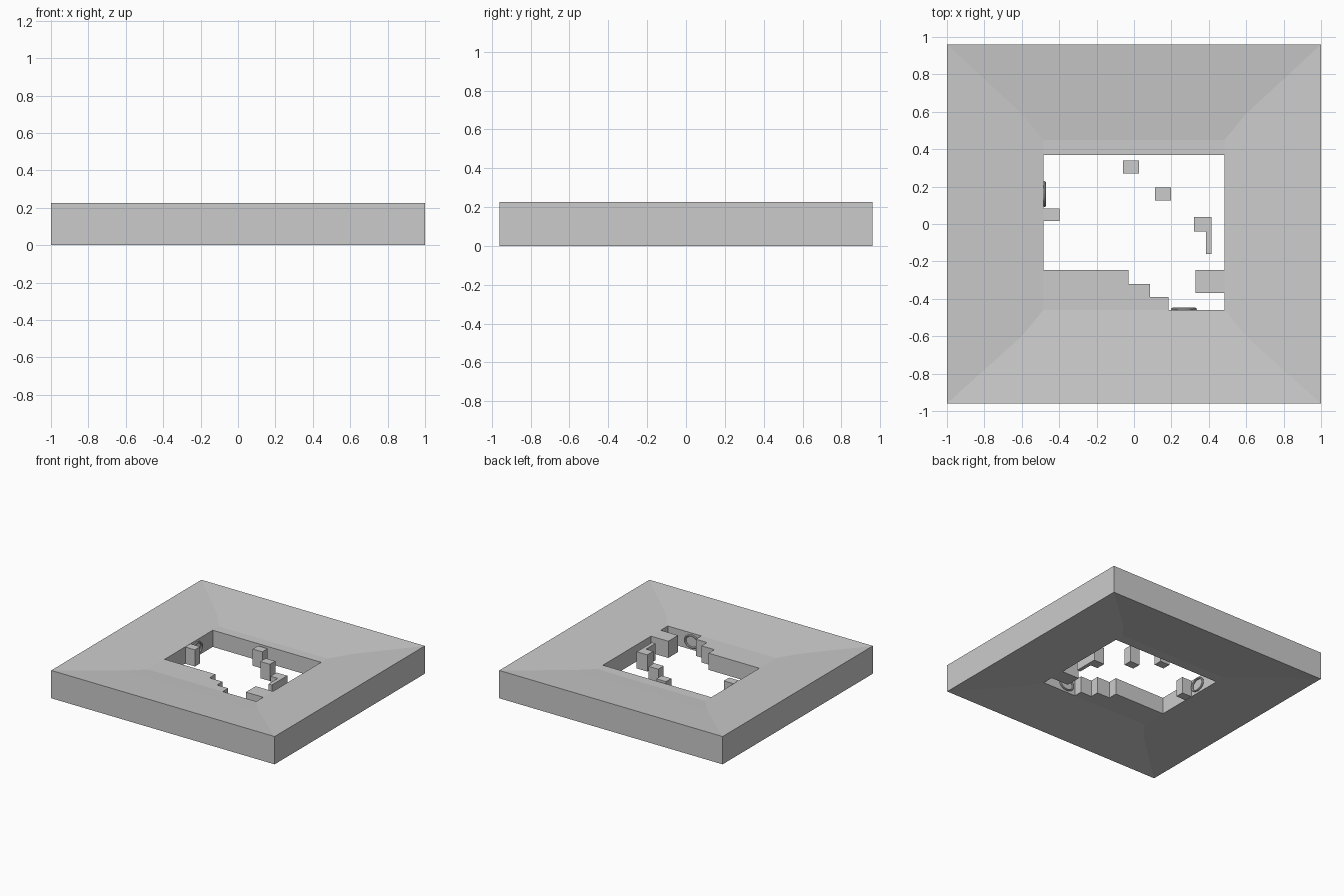
import bpy, bmesh, math

if "Cube" in bpy.data.objects:
    bpy.data.objects.remove(bpy.data.objects["Cube"])

ZB, ZT, H = 0.045, 0.18, 0.225   # recessed slab heights and outer height


def finish(name, bm):
    bmesh.ops.recalc_face_normals(bm, faces=bm.faces)
    mesh = bpy.data.meshes.new(name)
    bm.to_mesh(mesh)
    bm.free()
    ob = bpy.data.objects.new(name, mesh)
    bpy.context.collection.objects.link(ob)
    return ob


def prism(name, outline):
    """Extrude a plan outline through the recessed slab height."""
    bm = bmesh.new()
    lo = [bm.verts.new((x, y, ZB)) for x, y in outline]
    hi = [bm.verts.new((x, y, ZT)) for x, y in outline]
    bm.faces.new(lo)
    bm.faces.new(hi)
    for i in range(len(lo)):
        j = (i + 1) % len(lo)
        bm.faces.new((lo[i], lo[j], hi[j], hi[i]))
    return finish(name, bm)


def box(name, x0, x1, y0, y1):
    return prism(name, [(x0, y0), (x1, y0), (x1, y1), (x0, y1)])


# Dished outer frame: rectangular loops joined around a closed section
loops = [(1.0, -0.96, 0.96, 0.0), (1.0, -0.96, 0.96, H),
         (0.6, -0.6, 0.59, 0.193), (0.485, -0.46, 0.45, ZT),
         (0.485, -0.46, 0.45, ZB), (0.6, -0.6, 0.59, 0.032)]
bm = bmesh.new()
rings = [[bm.verts.new(p) for p in ((-x, a, z), (x, a, z), (x, b, z), (-x, b, z))]
         for x, a, b, z in loops]
for k, r in enumerate(rings):
    s = rings[(k + 1) % len(rings)]
    for i in range(4):
        j = (i + 1) % 4
        bm.faces.new((r[i], r[j], s[j], s[i]))
finish("outer_frame", bm)

# Ledges along the opening
box("back_ledge", -0.485, 0.485, 0.37, 0.45)
prism("stepped_floor", [(-0.485, -0.46), (0.185, -0.46), (0.185, -0.39), (0.085, -0.39),
                        (0.085, -0.32), (-0.03, -0.32), (-0.03, -0.245), (-0.485, -0.245)])
box("right_ledge", 0.33, 0.485, -0.37, -0.245)

# Floating blocks
for i, (x, y) in enumerate([(-0.015, 0.305), (0.155, 0.16), (-0.44, 0.05)]):
    box(f"floating_block_{i + 1}", x - 0.043, x + 0.043, y - 0.034, y + 0.034)
prism("hooked_block", [(0.32, -0.04), (0.385, -0.04), (0.385, -0.16),
                       (0.415, -0.16), (0.415, 0.037), (0.32, 0.037)])


# Oval wall rings
def oval_ring(name, loc, along_y):
    bpy.ops.mesh.primitive_torus_add(major_segments=32, minor_segments=8,
                                     major_radius=0.06, minor_radius=0.009)
    ob = bpy.context.object
    ob.name = name
    ob.location = loc
    ob.scale = (1, 0.8, 0.9)
    ob.rotation_euler = (math.pi / 2, 0, math.pi / 2 if along_y else 0)
    bpy.ops.object.shade_smooth_by_angle()


oval_ring("left_wall_ring", (-0.478, 0.16, 0.1125), True)
oval_ring("front_wall_ring", (0.267, -0.455, 0.1125), False)
